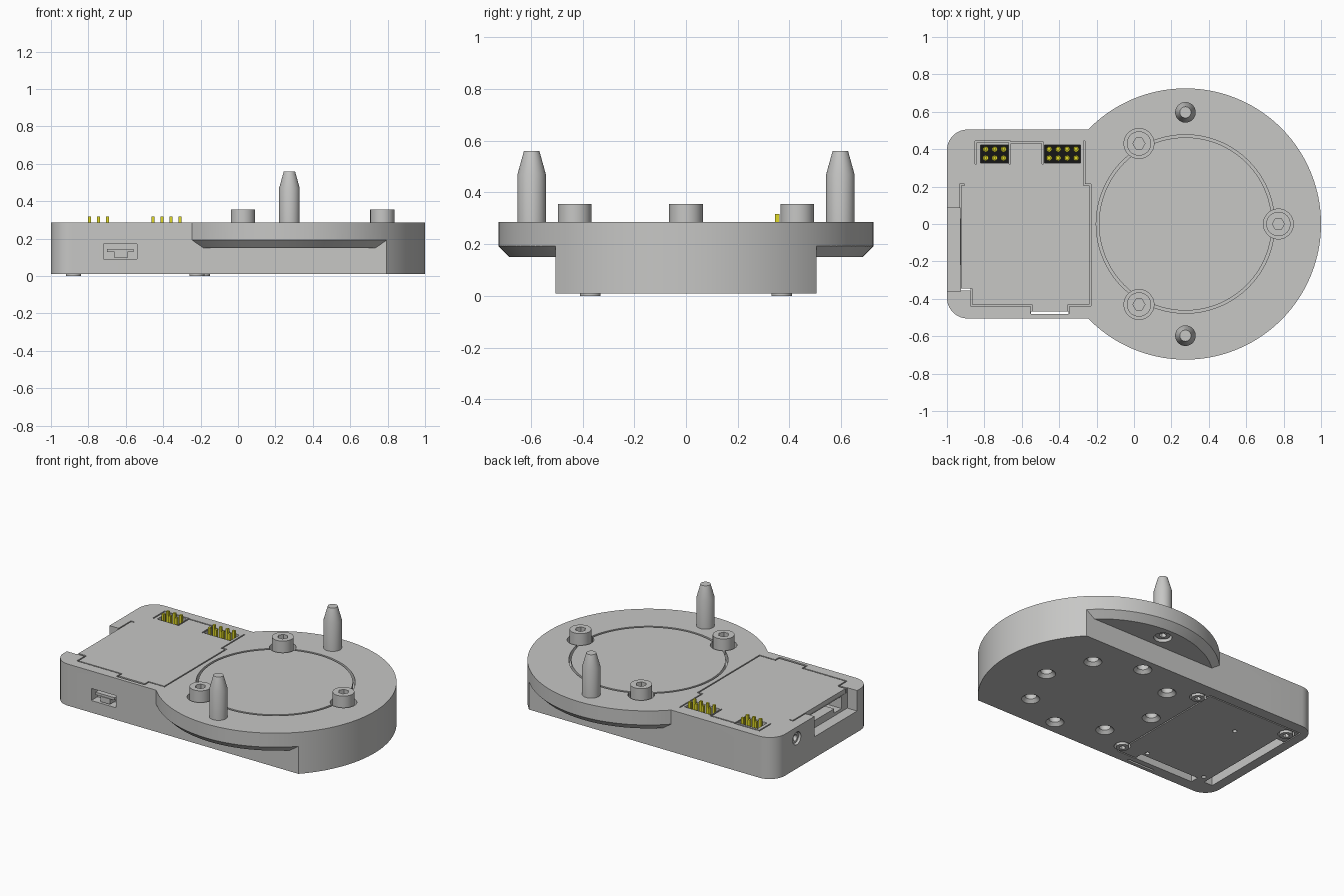
import bpy, bmesh
from math import sin, cos, asin, pi, radians
from mathutils import Matrix

if "Cube" in bpy.data.objects:
    bpy.data.objects.remove(bpy.data.objects["Cube"])


def material(name, rgb):
    m = bpy.data.materials.new(name)
    m.use_nodes = True
    m.diffuse_color = (*rgb, 1)
    m.node_tree.nodes["Principled BSDF"].inputs["Base Color"].default_value = (*rgb, 1)
    return m


GREY = material("light grey", (0.57, 0.57, 0.56))
YELLOW = material("yellow", (0.75, 0.7, 0.02))
BLACK = material("black", (0.008, 0.008, 0.008))

TOP, BASE = 0.285, 0.01
CX, R, HALF = 0.275, 0.725, 0.505


def finish(bm, name, mat):
    bmesh.ops.recalc_face_normals(bm, faces=bm.faces)
    me = bpy.data.meshes.new(name)
    bm.to_mesh(me)
    bm.free()
    me.materials.append(mat)
    ob = bpy.data.objects.new(name, me)
    bpy.context.collection.objects.link(ob)
    return ob


def prism(points, z0, z1, name="cutter", mat=GREY):
    bm = bmesh.new()
    f = bm.faces.new([bm.verts.new((x, y, z0)) for x, y in points])
    up = bmesh.ops.extrude_face_region(bm, geom=[f])["geom"]
    bmesh.ops.translate(bm, vec=(0, 0, z1 - z0),
                        verts=[v for v in up if isinstance(v, bmesh.types.BMVert)])
    return finish(bm, name, mat)


def box(x0, x1, y0, y1, z0, z1, name="cutter", mat=GREY):
    return prism([(x0, y0), (x1, y0), (x1, y1), (x0, y1)], z0, z1, name, mat)


def lathe(x, y, profile, name="cutter", mat=GREY, n=48):
    """Solid of revolution from (radius, height) pairs, bottom to top."""
    bm = bmesh.new()
    rings = [[bm.verts.new((x + r * cos(2 * pi * i / n), y + r * sin(2 * pi * i / n), z))
              for i in range(n)] for r, z in profile]
    bm.faces.new(rings[0])
    bm.faces.new(rings[-1])
    for a, b in zip(rings, rings[1:]):
        for i in range(n):
            bm.faces.new((a[i], a[i - 1], b[i - 1], b[i]))
    return finish(bm, name, mat)


def cylinder(x, y, r, z0, z1, name="cutter", mat=GREY, n=48):
    return lathe(x, y, [(r, z0), (r, z1)], name, mat, n)


def cut(ob, cutter):
    mod = ob.modifiers.new("cut", "BOOLEAN")
    mod.operation, mod.solver, mod.object = "DIFFERENCE", "EXACT", cutter
    bpy.context.view_layer.objects.active = ob
    bpy.ops.object.modifier_apply(modifier=mod.name)
    bpy.data.objects.remove(cutter)


def groove(ob, path, z0=0.255, w=0.004):
    for (xa, ya), (xb, yb) in zip(path, path[1:]):
        cut(ob, box(min(xa, xb) - w, max(xa, xb) + w, min(ya, yb) - w, max(ya, yb) + w, z0, 0.4))


def turn(ob, x, y, z):
    """Lay a z-axis part along x at the given place."""
    ob.data.transform(Matrix.Translation((x, y, z)) @ Matrix.Rotation(pi / 2, 4, "Y"))
    return ob


# Body outline: rounded rectangle running into a big circle
a0 = asin(HALF / R)
a0 = pi - a0
outline = [(CX + R * cos(t), R * sin(t))
           for t in [-a0 + 2 * a0 * i / 120 for i in range(121)]]
c = 0.11
for cy, start in ((HALF - c, 90), (c - HALF, 180)):
    outline += [(-1 + c + c * cos(radians(start + 9 * i)), cy + c * sin(radians(start + 9 * i)))
                for i in range(11)]
body = prism(outline, BASE, TOP, "body")

# Undercut side wings with a chamfered rim
for s in (-1, 1):
    y0, y1 = sorted((s * HALF, s * 0.9))
    under = box(-0.6, 1.2, y0, y1, -0.1, 0.2)
    cut(under, lathe(CX, 0, [(0.683, 0.15), (0.783, 0.25)], n=128))
    cut(body, under)

# Round insert sitting in its recess
cut(body, cylinder(CX, 0, 0.477, 0.235, 0.4, n=128))
insert = cylinder(CX, 0, 0.463, 0.23, TOP, "round_insert", n=128)


# Socket head screws
def screw(x, y, r, z0, z1, name, up=True):
    ob = cylinder(x, y, r, z0, z1, name)
    lo, hi = (z1 - 0.04, z1 + 0.1) if up else (z0 - 0.1, z0 + 0.025)
    cut(ob, cylinder(x, y, r * 0.5, lo, hi, n=6))


for i in range(3):
    t = 2 * pi * i / 3
    x, y = CX + 0.497 * cos(t), 0.497 * sin(t)
    for part in (body, insert):
        cut(part, cylinder(x, y, 0.08, 0.2, 0.4))
    screw(x, y, 0.065, 0.19, 0.355, "top_screw")

# Tapered locating pins, each with a fixing screw below
for s in (-1, 1):
    y = s * 0.597
    lathe(CX, y, [(0.055, 0.27), (0.055, 0.47), (0.03, 0.56)], "locating_pin")
    cut(body, cylinder(CX, y, 0.055, 0.1, 0.2))
    screw(CX, y, 0.045, 0.165, 0.21, "pin_screw", up=False)

# Countersunk holes underneath
for i in range(8):
    t = pi * i / 4
    cut(body, lathe(CX + 0.41 * cos(t), 0.41 * sin(t),
                    [(0.065, 0), (0.055, BASE), (0.035, 0.03), (0.035, 0.13)], n=32))

# Cover seams on the top
groove(body, [(-0.91, 0.21), (-0.93, 0.21), (-0.93, -0.35), (-0.87, -0.35), (-0.87, -0.434),
              (-0.55, -0.434), (-0.55, -0.475), (-0.35, -0.475), (-0.35, -0.434),
              (-0.235, -0.434), (-0.235, 0.21), (-0.265, 0.21), (-0.265, 0.44)])
groove(body, [(-0.845, 0.325), (-0.845, 0.44), (-0.665, 0.44), (-0.665, 0.325)])
groove(body, [(-0.665, 0.435), (-0.487, 0.435), (-0.487, 0.325)])

# Pin headers in deep pockets
for x0, x1, columns in ((-0.82, -0.67, 3), (-0.478, -0.285, 4)):
    cut(body, box(x0, x1, 0.325, 0.422, 0.18, 0.4))
    box(x0, x1, 0.325, 0.422, 0.175, 0.2, "header_block", BLACK)
    for i in range(columns):
        x = (x0 + x1) / 2 + (i - (columns - 1) / 2) * 0.048
        for y in (0.353, 0.4):
            cylinder(x, y, 0.015, 0.195, 0.215, "pin_collar", YELLOW, 12)
            box(x - 0.008, x + 0.008, y - 0.008, y + 0.008, 0.19, 0.317, "header_pin", YELLOW)

# Open notch and card slot in the end wall
cut(body, box(-1.1, -0.928, -0.36, 0.085, 0.15, 0.4))
cut(body, box(-0.95, -0.82, -0.3, 0.06, 0.17, 0.25))
box(-0.93, -0.81, -0.22, 0.03, 0.16, 0.2, "card_holder")

# Round jack in the end wall
cut(body, turn(cylinder(0, 0, 0.042, -0.1, 0.08), -1, 0.27, 0.21))
jack = turn(cylinder(0, 0, 0.034, 0.012, 0.09, "jack"), -1, 0.27, 0.21)
cut(jack, turn(cylinder(0, 0, 0.02, -0.1, 0.06), -1, 0.27, 0.21))

# Socket in the front wall
cut(body, box(-0.72, -0.54, -0.7, -0.44, 0.09, 0.17))
box(-0.7, -0.56, -0.49, -0.43, 0.128, 0.145, "socket_bar")
box(-0.66, -0.59, -0.495, -0.43, 0.095, 0.13, "socket_tab")

# Openings and bottom cover seams underneath
cut(body, box(-0.935, -0.872, -0.385, 0.29, -0.1, 0.125))
cut(body, box(-0.81, -0.37, -0.43, -0.372, -0.1, 0.12))
cut(body, box(-0.55, -0.35, -0.481, -0.467, -0.1, 0.4))
cut(body, box(-0.925, -0.875, -0.356, -0.344, -0.1, 0.4))
for x0, x1, y0, y1 in ((-0.935, -0.235, 0.425, 0.433), (-0.24, -0.232, -0.434, 0.433),
                       (-0.37, -0.235, -0.434, -0.426), (-0.94, -0.932, 0.28, 0.43)):
    cut(body, box(x0, x1, y0, y1, -0.1, 0.03))
for x, y in ((-0.62, 0.2), (-0.39, -0.34), (-0.83, -0.34)):
    cut(body, cylinder(x, y, 0.014, -0.1, 0.06, n=16))

# Bottom cover screws
for x, y in ((-0.88, 0.37), (-0.19, 0.37), (-0.22, -0.37)):
    cut(body, cylinder(x, y, 0.05, -0.1, 0.04))
    screw(x, y, 0.04, 0, 0.05, "bottom_screw", up=False)

# Smooth the curved walls, keep edges crisp
bpy.ops.object.select_all(action="DESELECT")
for ob in bpy.context.collection.objects:
    if ob.type == "MESH":
        ob.select_set(True)
bpy.context.view_layer.objects.active = body
bpy.ops.object.shade_smooth_by_angle(angle=radians(25))
